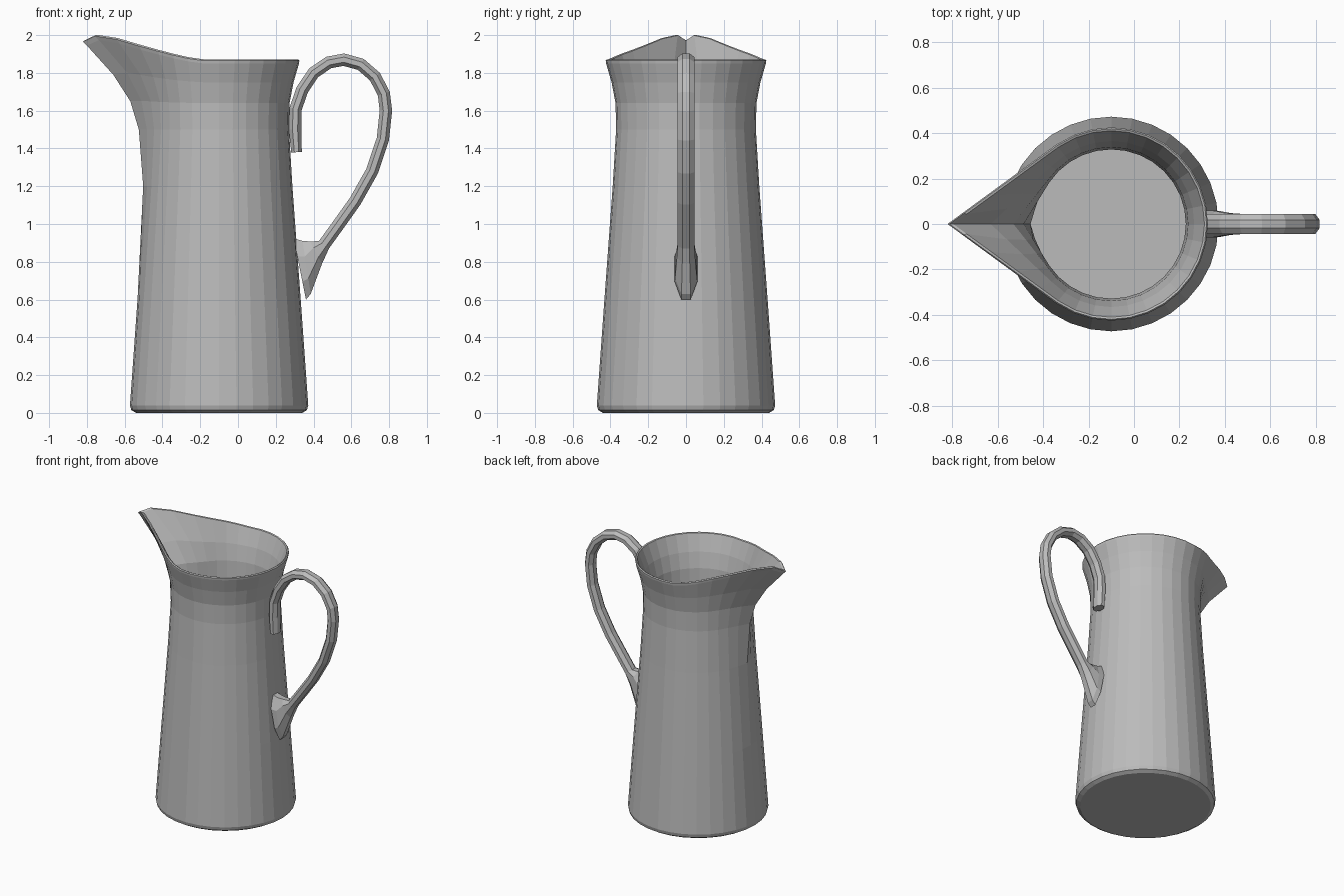
import bpy, bmesh, math
from mathutils import Vector

cube = bpy.data.objects.get("Cube")
if cube:
    bpy.data.objects.remove(cube)

SIDES = 32
CENTRE_X = -0.1
RIM_R, RIM_TIP = 0.425, 0.72

clay = bpy.data.materials.new("grey_ceramic")
clay.use_nodes = True
grey = (0.5, 0.5, 0.5, 1)
clay.diffuse_color = grey
clay.node_tree.nodes["Principled BSDF"].inputs["Base Color"].default_value = grey


def loft(name, rings):
    """Skin a list of equal-length point loops and cap both ends."""
    bm = bmesh.new()
    loops = [[bm.verts.new(p) for p in ring] for ring in rings]
    n = len(loops[0])
    for a, b in zip(loops, loops[1:]):
        for i in range(n):
            j = (i + 1) % n
            bm.faces.new((a[i], a[j], b[j], b[i]))
    bm.faces.new(loops[0][::-1])
    bm.faces.new(loops[-1])
    bmesh.ops.recalc_face_normals(bm, faces=bm.faces)
    mesh = bpy.data.meshes.new(name)
    bm.to_mesh(mesh)
    bm.free()
    mesh.materials.append(clay)
    obj = bpy.data.objects.new(name, mesh)
    bpy.context.collection.objects.link(obj)
    return obj


def teardrop(angle, r, tip):
    """Distance to a circle pulled out to a point at angle zero."""
    reach = math.acos(min(1, r / tip))
    return r if abs(angle) >= reach else r / math.cos(reach - abs(angle))


def rim_lift(angle):
    """Rise of the rim towards the spout, with a small dip at its tip."""
    x = CENTRE_X - teardrop(angle, RIM_R, RIM_TIP) * math.cos(angle)
    t = max(0, min(1, (-0.2 - x) / 0.5))
    return 0.13 * t ** 1.2 - (0.03 if abs(angle) < 0.01 else 0)


def body_ring(z, r, tip, spout):
    """spout 0..1 gathers the points at the lip and lifts them."""
    points = []
    for i in range(SIDES):
        a = (i - SIDES // 2) * math.tau / SIDES
        a *= 1 - 0.75 * spout * math.exp(-(a / 0.5) ** 2)
        d = teardrop(a, r, tip)
        points.append((CENTRE_X - d * math.cos(a), d * math.sin(a),
                       z + spout * rim_lift(a)))
    return points


# Jug body: up the outside, over the rim, down the inside to the floor
profile = [
    (0, 0.44, 0.44, 0), (0.015, 0.465, 0.465, 0), (0.04, 0.472, 0.472, 0),
    (0.6, 0.432, 0.432, 0), (1.2, 0.388, 0.402, 0), (1.5, 0.37, 0.425, 0),
    (1.64, 0.373, 0.47, 0.1), (1.75, 0.394, 0.56, 0.4),
    (1.85, 0.423, 0.70, 0.95), (1.865, RIM_R, RIM_TIP, 1),
    (1.872, 0.419, 0.712, 1), (1.868, 0.41, 0.695, 1),
    (1.75, 0.365, 0.53, 0.4), (1.64, 0.338, 0.43, 0.1),
    (1.5, 0.328, 0.385, 0), (1.2, 0.34, 0.355, 0),
    (0.6, 0.385, 0.385, 0), (0.06, 0.42, 0.42, 0),
]
loft("jug_body", [body_ring(*row) for row in profile])


# Handle: octagonal strap swept along a curve, flaring into a lower foot
def strap_ring(centre, across, thick, wide):
    ring = []
    for i in range(8):
        a = math.tau * (i + 0.5) / 8
        p = centre + across * (thick * math.cos(a) / math.cos(math.pi / 8))
        p.y += wide * math.sin(a) / math.cos(math.pi / 8)
        ring.append(p)
    return ring


path = [(0.31, 1.38), (0.302, 1.5), (0.305, 1.61), (0.34, 1.71), (0.4, 1.8),
        (0.48, 1.855), (0.56, 1.87), (0.65, 1.845), (0.725, 1.78),
        (0.772, 1.69), (0.783, 1.6), (0.767, 1.45), (0.71, 1.28),
        (0.62, 1.12), (0.52, 0.98), (0.455, 0.89)]
points = [Vector((x, 0, z)) for x, z in path]
rings = []
for i, p in enumerate(points):
    run = points[min(i + 1, len(points) - 1)] - points[max(i - 1, 0)]
    across = Vector((run.z, 0, -run.x)).normalized()
    rings.append(strap_ring(p, across, 0.028 if i == 0 else 0.033, 0.045))

# Foot sections run from an upper inner edge to a lower outer edge
foot = [((0.38, 0.908), (0.445, 0.79), 0.048),
        ((0.342, 0.91), (0.385, 0.63), 0.058),
        ((0.295, 0.925), (0.36, 0.6), 0.06)]
turn = rings[-1][0] - rings[-1][3]
for inner, outer, wide in foot:
    a, b = (Vector((x, 0, z)) for x, z in (inner, outer))
    half = (b - a) / 2
    if half.dot(turn) < 0:
        half.negate()
    rings.append(strap_ring((a + b) / 2, half.normalized(), half.length, wide))
loft("handle", rings)
